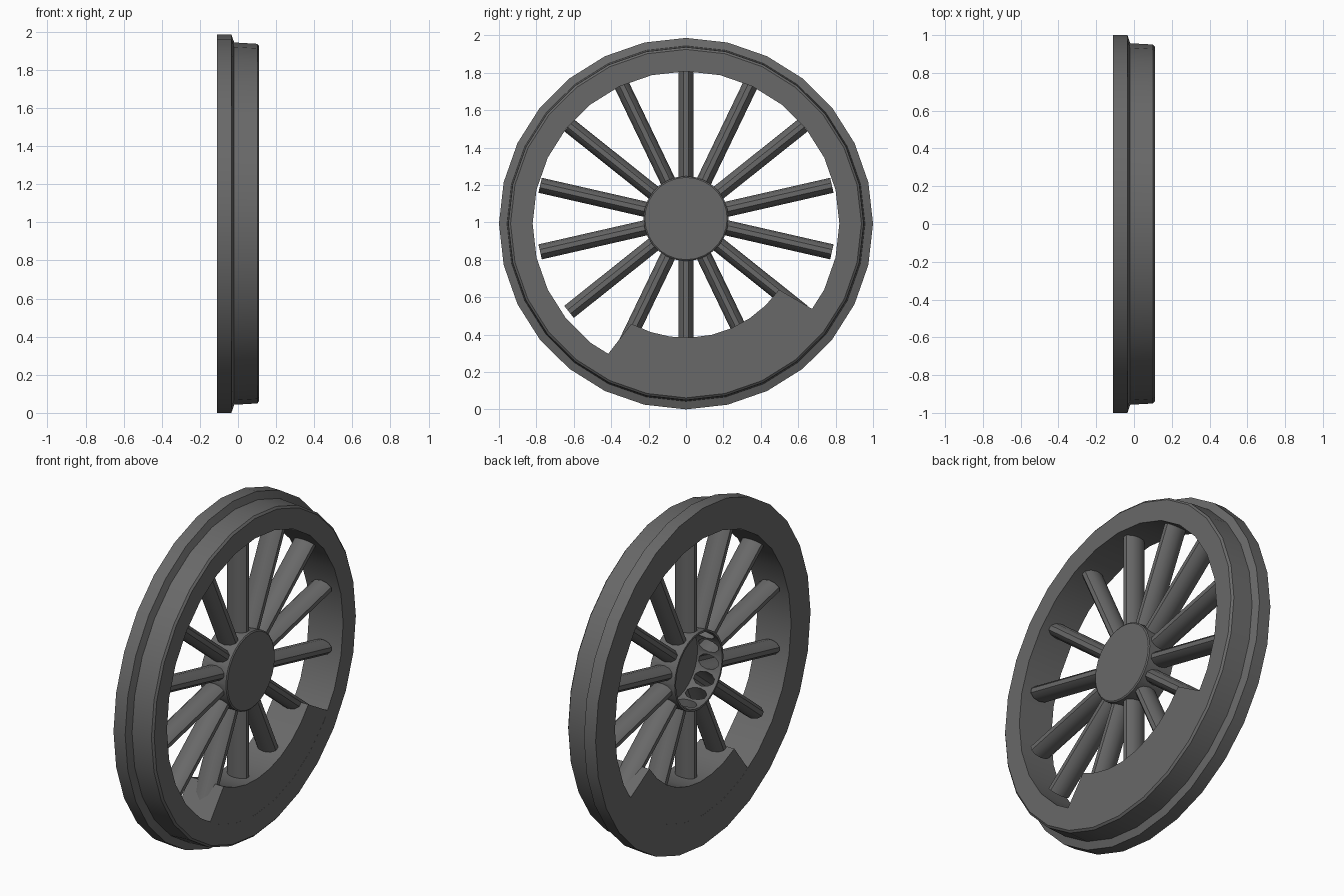
import bpy, bmesh, math
from math import sin, cos, pi, radians

if "Cube" in bpy.data.objects:
    bpy.data.objects.remove(bpy.data.objects["Cube"])

RIM_Z, HUB_Z = 0.993, 1.02
SPOKES = 14

grey = bpy.data.materials.new("dark_grey")
grey.diffuse_color = (0.14, 0.14, 0.14, 1)
grey.use_nodes = True
grey.node_tree.nodes["Principled BSDF"].inputs["Base Color"].default_value = grey.diffuse_color


def finish(name, bm, angle=40):
    bmesh.ops.remove_doubles(bm, verts=bm.verts, dist=1e-5)
    bmesh.ops.recalc_face_normals(bm, faces=bm.faces)
    me = bpy.data.meshes.new(name)
    bm.to_mesh(me)
    bm.free()
    me.materials.append(grey)
    ob = bpy.data.objects.new(name, me)
    bpy.context.collection.objects.link(ob)
    smooth(ob, angle)
    return ob


def smooth(ob, angle):
    bpy.ops.object.select_all(action='DESELECT')
    ob.select_set(True)
    bpy.context.view_layer.objects.active = ob
    bpy.ops.object.shade_smooth_by_angle(angle=radians(angle))


def revolve(name, profile, n, cz, zscale=1.0, closed=True):
    """Spin an (x, radius) profile about the x axis."""
    bm = bmesh.new()
    rings = []
    for i in range(n):
        a = 2 * pi * i / n
        rings.append([bm.verts.new((x, r * sin(a), cz + r * cos(a) * zscale))
                      for x, r in profile])
    m = len(profile)
    for i in range(n):
        a, b = rings[i], rings[(i + 1) % n]
        for j in range(m if closed else m - 1):
            k = (j + 1) % m
            bm.faces.new((a[j], a[k], b[k], b[j]))
    return finish(name, bm, 30)


def spokes(name, r0, r1, inner_cap):
    """Radial elliptical rods around the hub centre."""
    bm = bmesh.new()
    n = 10
    for s in range(SPOKES):
        t = 2 * pi * s / SPOKES
        rings = []
        for r in (r0, r1):
            ring = []
            for i in range(n):
                a = 2 * pi * (i + 0.5) / n
                x, w = 0.066 * cos(a), 0.041 * sin(a)
                ring.append(bm.verts.new((x, r * sin(t) + w * cos(t),
                                          HUB_Z + r * cos(t) - w * sin(t))))
            rings.append(ring)
        a, b = rings
        for i in range(n):
            j = (i + 1) % n
            bm.faces.new((a[i], a[j], b[j], b[i]))
        bm.faces.new(b)
        if inner_cap:
            bm.faces.new(a[::-1])
    return finish(name, bm)


# Rim with flange, coned tread and chamfered front edge
revolve("rim", [(-0.111, 0.82), (-0.111, 1.0), (-0.035, 1.0), (-0.02, 0.957),
                (0.101, 0.95), (0.111, 0.938), (0.111, 0.82)],
        28, RIM_Z, 0.993)

# Hub: a cup open at the back, pierced where the spokes meet it
hub = revolve("hub", [(-0.085, 0.227), (0.08, 0.227), (0.085, 0.22), (0.085, 0),
                      (0.075, 0), (0.075, 0.215), (-0.085, 0.215)],
              28, HUB_Z, closed=True)
cutter = spokes("hub_hole_cutter", 0.195, 0.3, True)
cutter.hide_render = True
mod = hub.modifiers.new("holes", 'BOOLEAN')
mod.operation = 'DIFFERENCE'
mod.solver = 'EXACT'
mod.object = cutter
bpy.ops.object.select_all(action='DESELECT')
hub.select_set(True)
bpy.context.view_layer.objects.active = hub
bpy.ops.object.modifier_apply(modifier=mod.name)
bpy.data.objects.remove(cutter)
smooth(hub, 30)

# Spokes, hollow towards the hub
spokes("spokes", 0.222, 0.80, False)

# Counterweight: an off-centre sector filling the lower rim
bm = bmesh.new()
steps = 8
cols = []
for i in range(steps + 1):
    f = i / steps
    col = []
    for x in (-0.1105, 0.1105):
        for r, a0, a1 in ((0.61, -28.6, 54.6), (0.83, -31, 56)):
            a = radians(a0 + (a1 - a0) * f)
            col.append(bm.verts.new((x, r * sin(a), RIM_Z - r * cos(a))))
    cols.append(col)
order = (0, 1, 3, 2)
for p, q in zip(cols, cols[1:]):
    for j in range(4):
        u, v = order[j], order[(j + 1) % 4]
        bm.faces.new((p[u], p[v], q[v], q[u]))
for c in (cols[0], cols[-1]):
    bm.faces.new([c[k] for k in order])
finish("counterweight", bm, 30)
